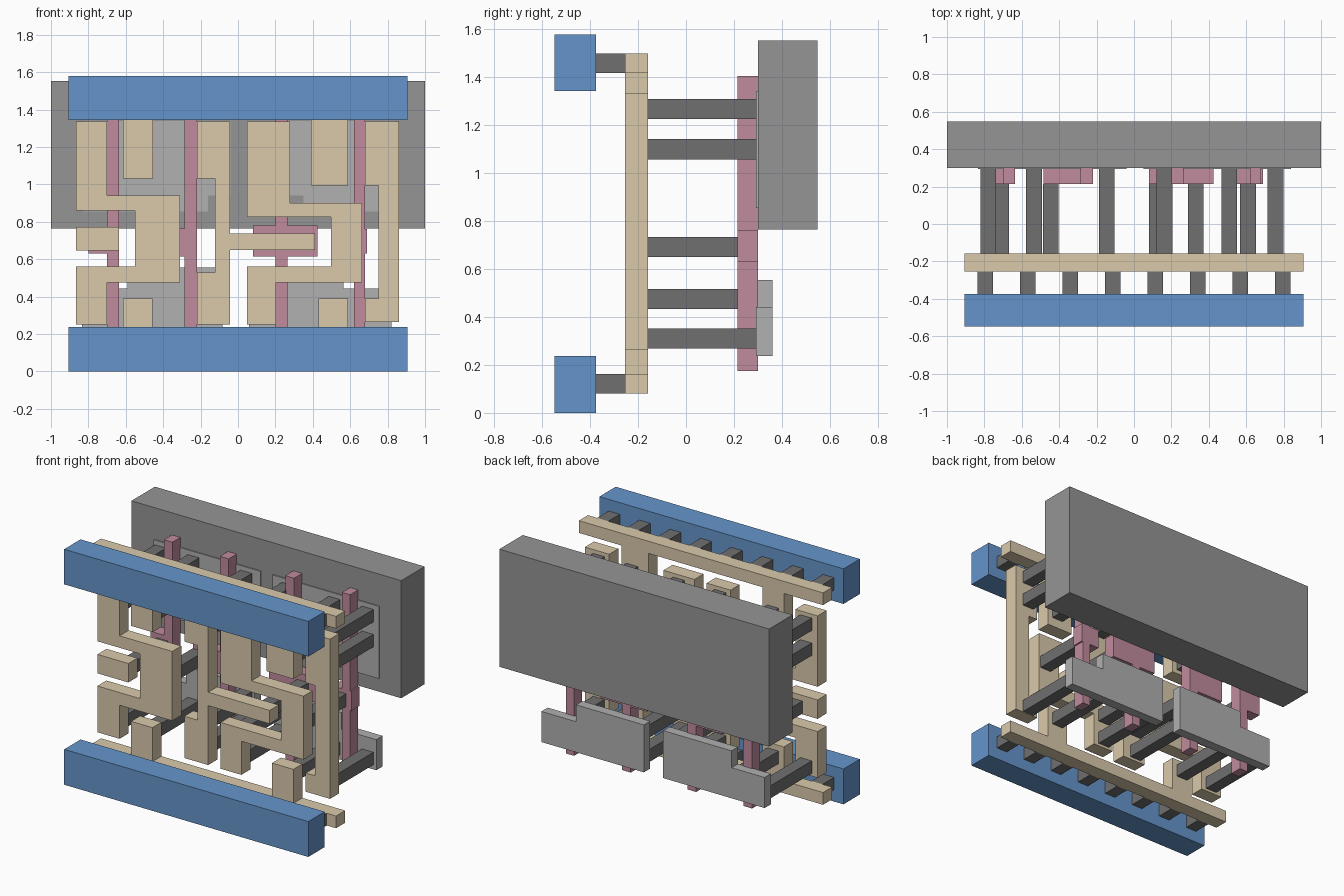
import bpy, bmesh


def material(name, color):
    m = bpy.data.materials.new(name)
    m.diffuse_color = (*color, 1)
    return m


BLUE = material("blue", (0.13, 0.30, 0.60))
TAN = material("tan", (0.70, 0.59, 0.41))
PINK = material("pink", (0.53, 0.26, 0.34))
DARK = material("dark_grey", (0.16, 0.16, 0.16))
GREY = material("grey", (0.30, 0.30, 0.30))
LIGHT = material("light_grey", (0.44, 0.44, 0.44))


def plate(name, outline, y0, y1, mat):
    """Extrude an x-z outline from y0 to y1."""
    pts = [p for i, p in enumerate(outline) if p != outline[i - 1]]
    bm = bmesh.new()
    face = bm.faces.new([bm.verts.new((x, y0, z)) for x, z in pts])
    ext = bmesh.ops.extrude_face_region(bm, geom=[face])
    verts = [v for v in ext["geom"] if isinstance(v, bmesh.types.BMVert)]
    bmesh.ops.translate(bm, verts=verts, vec=(0, y1 - y0, 0))
    bmesh.ops.recalc_face_normals(bm, faces=bm.faces)
    mesh = bpy.data.meshes.new(name)
    bm.to_mesh(mesh)
    bm.free()
    mesh.materials.append(mat)
    ob = bpy.data.objects.new(name, mesh)
    bpy.context.collection.objects.link(ob)
    return ob


def bar(name, x0, x1, y0, y1, z0, z1, mat):
    return plate(name, [(x0, z0), (x1, z0), (x1, z1), (x0, z1)], y0, y1, mat)


# Front power rails and the pegs behind them
for side, z0, z1, pz in (("lower", 0, 0.237, 0.08), ("upper", 1.343, 1.578, 1.418)):
    bar(side + "_front_rail", -0.905, 0.905, -0.548, -0.375, z0, z1, BLUE)
    for i in range(8):
        x = (i - 3.5) * 0.227
        bar(side + "_rail_peg", x - 0.041, x + 0.041, -0.375, -0.254, pz, pz + 0.082, DARK)


# Tan metal layer: two rails with tabs, then the routed tracks
def tabbed_rail(name, z_out, z_in, tabs):
    pts = [(0.905, z_out), (-0.905, z_out), (-0.905, z_in)]
    tip_pts = []
    for x0, x1, tip in tabs:
        tip_pts += [(x0, z_in), (x0, tip), (x1, tip), (x1, z_in)]
    plate(name, pts + tip_pts + [(0.905, z_in)], -0.254, -0.158, TAN)


tabbed_rail("lower_metal_rail", 0.08, 0.162, [(-0.615, -0.457, 0.39), (0.43, 0.588, 0.39)])
tabbed_rail("upper_metal_rail", 1.5, 1.418, [(-0.615, -0.455, 1.03), (0.39, 0.588, 0.995)])

tracks = {
    "left_track": [(-.865, 1.335), (-.7, 1.335), (-.7, .94), (-.31, .94), (-.31, .475), (-.7, .475),
                   (-.7, .25), (-.865, .25), (-.865, .56), (-.55, .56), (-.55, .86), (-.865, .86)],
    "left_stub": [(-.865, .645), (-.635, .645), (-.635, .772), (-.865, .772)],
    "middle_track": [(-.22, 1.335), (-.043, 1.335), (-.043, .738), (.412, .738), (.412, .648), (-.043, .648),
                     (-.043, .25), (-.22, .25), (-.22, .53), (-.123, .53), (-.123, 1.03), (-.22, 1.03)],
    "inner_right_track": [(.048, 1.335), (.278, 1.335), (.278, .9), (.663, .9), (.663, .475), (.203, .475),
                          (.203, .25), (.048, .25), (.048, .56), (.497, .56), (.497, .825), (.048, .825)],
    "right_track": [(.68, 1.335), (.86, 1.335), (.86, .265), (.68, .265),
                    (.68, .39), (.75, .39), (.75, .995), (.68, .995)],
}
for name, outline in tracks.items():
    plate(name, outline, -0.254, -0.158, TAN)


# Pink gate columns, each with a landing pad
def gate(x0, x1, p0, p1, z0, z1):
    b, t = 0.175, 1.405
    plate("gate_column", [(x0, b), (x1, b), (x1, z0), (p1, z0), (p1, z1), (x1, z1), (x1, t),
                          (x0, t), (x0, z1), (p0, z1), (p0, z0), (x0, z0)], 0.215, 0.3, PINK)


gate(-0.7, -0.637, -0.8, -0.637, 0.63, 0.765)
gate(-0.285, -0.22, -0.485, -0.22, 0.615, 0.765)
gate(0.2, 0.265, 0.08, 0.425, 0.615, 0.78)
gate(0.62, 0.68, 0.55, 0.69, 0.63, 0.76)


# Dark posts from the metal layer back to the gates and plates
def post(x, z, y1):
    bar("contact_post", x - 0.042, x + 0.042, -0.158, y1, z - 0.042, z + 0.042, DARK)


for x in (-0.78, -0.535, -0.145, 0.163, 0.51, 0.757):
    for z in (1.1, 1.267):
        post(x, z, 0.293)
for x in (-0.78, -0.535, -0.145, 0.122, 0.51, 0.757):
    post(x, 0.31, 0.293)
for x in (-0.145, 0.122):
    post(x, 0.475, 0.293)
for x in (-0.71, -0.445, 0.33, 0.61):
    post(x, 0.692, 0.215)

# Back block with shallow inlaid plates, and the lower stepped plates
bar("back_block", -1, 1, 0.3, 0.548, 0.765, 1.553, GREY)
for side, x0, xs, x1 in (("left", -0.83, -0.16, -0.04), ("right", 0.84, 0.35, 0.05)):
    plate(side + "_upper_plate", [(x0, 1.34), (x1, 1.34), (x1, .94), (xs, .94), (xs, .855), (x0, .855)],
          0.293, 0.36, LIGHT)
for side, x0, xs, x1 in (("left", -0.835, -0.59, -0.083), ("right", 0.82, 0.563, 0.06)):
    plate(side + "_lower_plate", [(x0, .237), (x1, .237), (x1, .555), (xs, .555), (xs, .442), (x0, .442)],
          0.293, 0.36, LIGHT)
